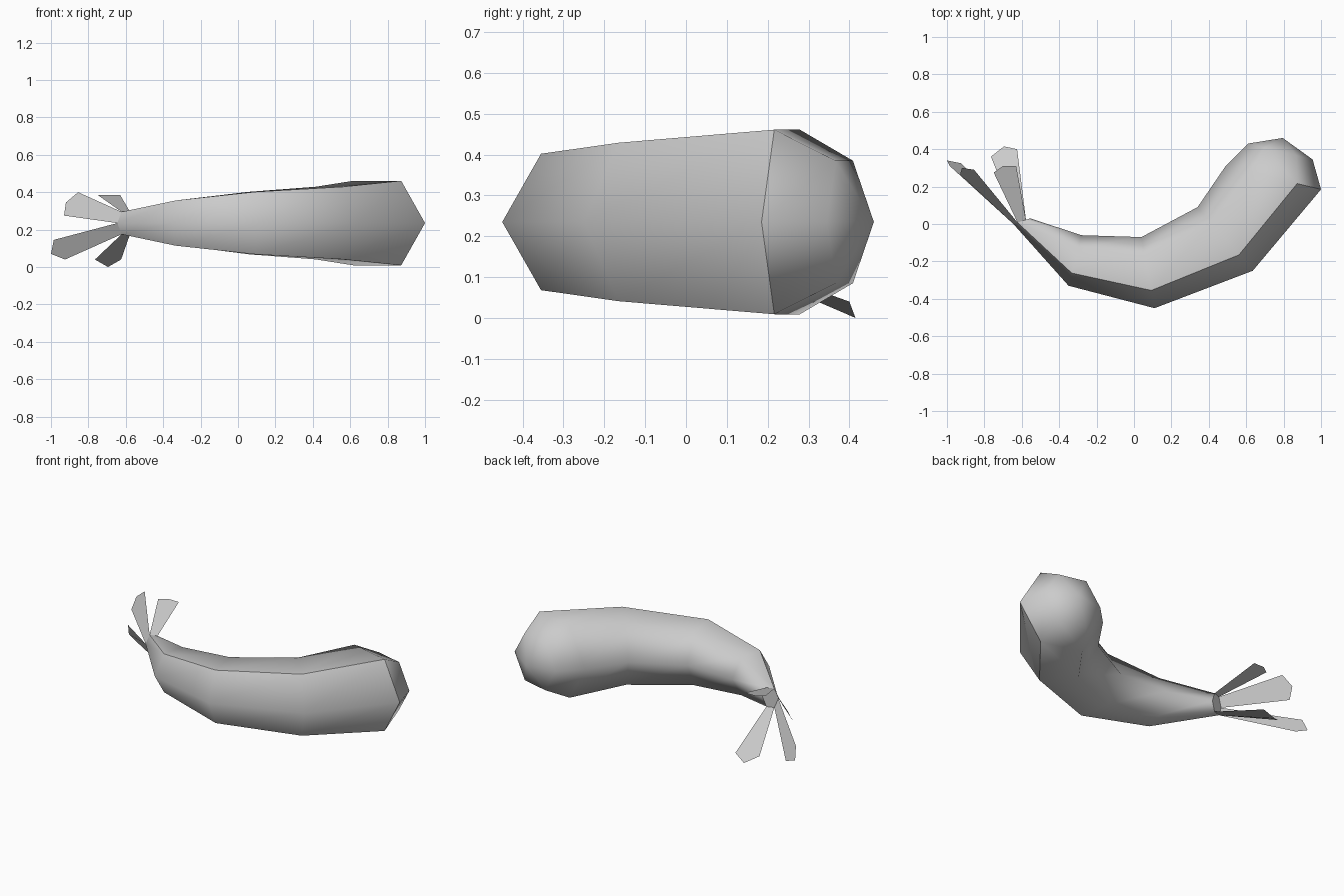
import bpy, bmesh, math
from mathutils import Vector

cube = bpy.data.objects.get("Cube")
if cube:
    bpy.data.objects.remove(cube)

MID = 0.235   # height of the body axis

grey = bpy.data.materials.new("plain_grey")
grey.use_nodes = True
grey.diffuse_color = (0.6, 0.6, 0.6, 1)
grey.node_tree.nodes["Principled BSDF"].inputs["Base Color"].default_value = (0.6, 0.6, 0.6, 1)


def add_object(name, bm):
    mesh = bpy.data.meshes.new(name)
    bm.to_mesh(mesh)
    bm.free()
    mesh.materials.append(grey)
    obj = bpy.data.objects.new(name, mesh)
    bpy.context.collection.objects.link(obj)
    return obj


def hexagon(outer, inner, half_height):
    """Upright six-sided section; corner 0 is on the outside of the bend."""
    a, b = Vector(outer), Vector(inner)
    centre, arm = (a + b) / 2, (a - b) / 2
    points = []
    for k in range(6):
        t = k * math.pi / 3
        p = centre + arm * math.cos(t)
        points.append(Vector((p.x, p.y, MID + half_height * math.sin(t) / math.sin(math.pi / 3))))
    return points


# Sections from the tail to the rounded end: outer point, inner point, half height
sections = [
    ((-0.645, 0.00), (-0.555, 0.03), 0.06),
    ((-0.35, -0.33), (-0.28, -0.06), 0.121),
    ((0.11, -0.45), (0.04, -0.07), 0.167),
    ((0.635, -0.25), (0.34, 0.09), 0.194),
    ((1.00, 0.185), (0.49, 0.31), 0.226),
    ((0.955, 0.345), (0.61, 0.43), 0.15),
]
rings = [hexagon(*s) for s in sections]

# Curved body
bm = bmesh.new()
loops = [[bm.verts.new(p) for p in ring] for ring in rings]
for a, b in zip(loops, loops[1:]):
    for k in range(6):
        n = (k + 1) % 6
        bm.faces.new((a[k], a[n], b[n], b[k]))
bm.faces.new(loops[0])
tip = bm.verts.new((0.795, 0.46, MID))
for k in range(6):
    bm.faces.new((loops[-1][k], loops[-1][(k + 1) % 6], tip))
bmesh.ops.recalc_face_normals(bm, faces=bm.faces)
for f in bm.faces:
    f.smooth = True

# Hard border around the outer panel and the tail cap
hard = [(loops[i][k], loops[i + 1][k]) for i in range(4) for k in (1, 5)]
hard += [(loops[4][0], loops[4][k]) for k in (1, 5)]
hard += [(loops[0][k], loops[0][(k + 1) % 6]) for k in range(6)]
for pair in hard:
    bm.edges.get(pair).smooth = False
add_object("curved_body", bm)

# Thin tail blades: two corners of the tail section, then the blade end
blades = {
    "upper_outer_blade": ((1, 0), [(-0.93, 0.265, 0.275), (-0.92, 0.30, 0.345), (-0.855, 0.29, 0.40)]),
    "lower_outer_blade": ((5, 0), [(-0.985, 0.31, 0.145), (-1.0, 0.34, 0.07), (-0.925, 0.325, 0.04)]),
    "upper_inner_blade": ((2, 1), [(-0.75, 0.275, 0.385), (-0.70, 0.31, 0.385), (-0.63, 0.31, 0.385)]),
    "lower_inner_blade": ((4, 5), [(-0.765, 0.36, 0.04), (-0.695, 0.415, 0.0), (-0.625, 0.40, 0.04)]),
}
for name, (corners, end) in blades.items():
    bm = bmesh.new()
    points = [rings[0][c] for c in corners] + end
    bm.faces.new([bm.verts.new(p) for p in points])
    add_object(name, bm)
